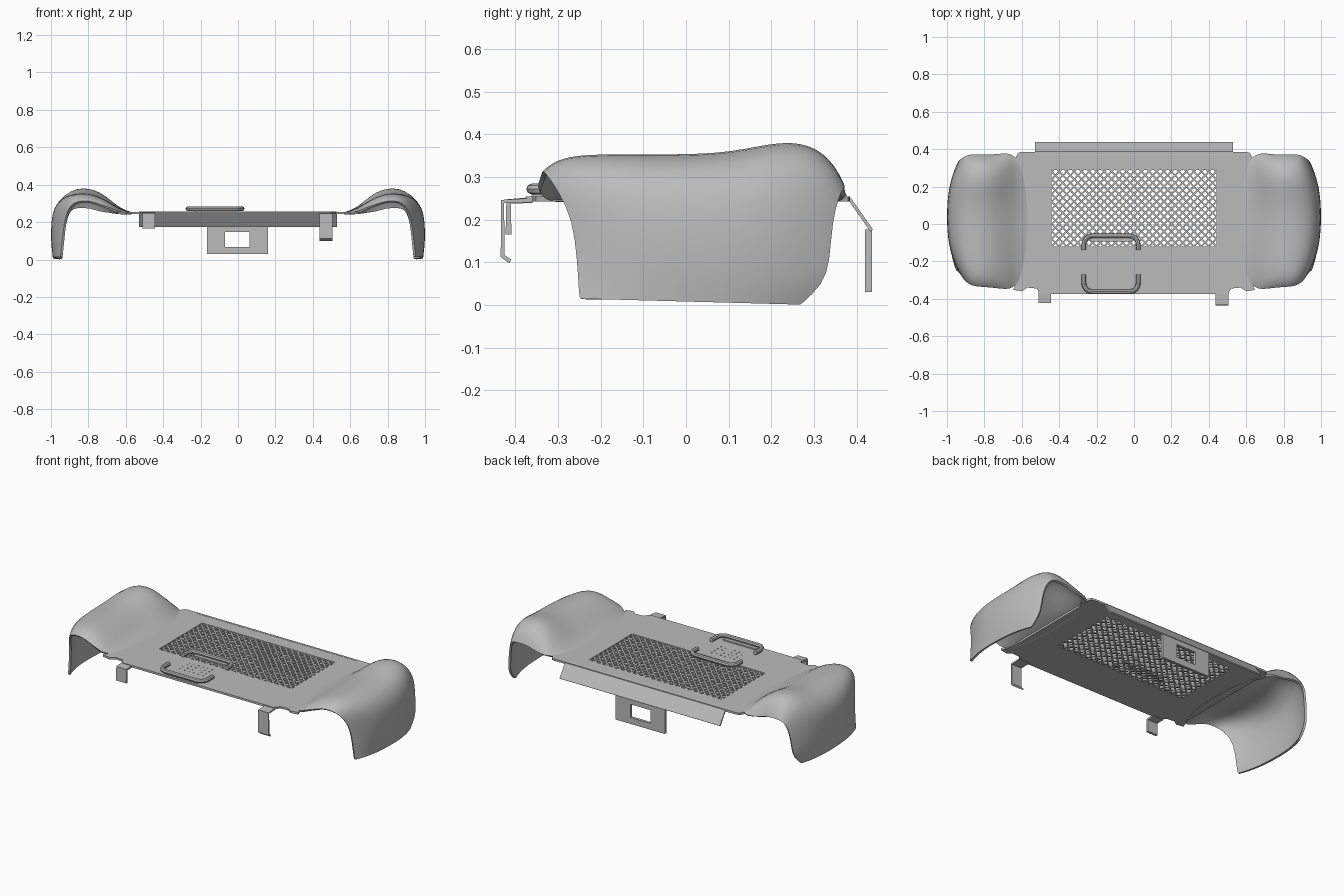
import bpy
import bmesh
import math
from mathutils import Matrix, Vector

cube = bpy.data.objects.get("Cube")
if cube:
    bpy.data.objects.remove(cube, do_unlink=True)

GREY = (0.5, 0.5, 0.5, 1.0)
grey = bpy.data.materials.new("plain_grey")
grey.use_nodes = True
grey.diffuse_color = GREY
grey.node_tree.nodes["Principled BSDF"].inputs["Base Color"].default_value = GREY

TOP = 0.255                                   # upper face of the plate
HOLE = (-0.44, 0.44, -0.12, 0.29)             # grille opening


def add_object(name, bm):
    mesh = bpy.data.meshes.new(name)
    bm.to_mesh(mesh)
    bm.free()
    obj = bpy.data.objects.new(name, mesh)
    bpy.context.collection.objects.link(obj)
    mesh.materials.append(grey)
    return obj


def solidify(obj, thickness, offset=0):
    mod = obj.modifiers.new("thickness", "SOLIDIFY")
    mod.thickness = thickness
    mod.offset = offset


def sheet(name, loops, thickness):
    """Flat sheet from an outline and its holes."""
    bm = bmesh.new()
    for loop in loops:
        vs = [bm.verts.new((x, y, 0)) for x, y in loop]
        for a, b in zip(vs, vs[1:] + vs[:1]):
            bm.edges.new((a, b))
    bmesh.ops.triangle_fill(bm, use_beauty=True, edges=bm.edges[:], normal=(0, 0, 1))
    bmesh.ops.recalc_face_normals(bm, faces=bm.faces[:])
    obj = add_object(name, bm)
    solidify(obj, thickness)
    return obj


def strip(name, path, x0, x1, thickness):
    """Bent strip following a (y, z) path, spanning x0 to x1."""
    bm = bmesh.new()
    rows = [[bm.verts.new((x, y, z)) for x in (x0, x1)] for y, z in path]
    for a, b in zip(rows, rows[1:]):
        bm.faces.new((a[0], a[1], b[1], b[0]))
    obj = add_object(name, bm)
    solidify(obj, thickness)
    return obj


def rectangle(x0, x1, y0, y1):
    return [(x0, y0), (x1, y0), (x1, y1), (x0, y1)]


# Main plate with the grille opening
half = [(0.5, -0.375), (0.52, -0.345), (0.57, -0.34), (0.6, -0.36), (0.645, -0.352),
        (0.62, -0.28), (0.62, 0.28), (0.645, 0.33), (0.62, 0.38), (0.6, 0.385)]
outline = half + [(-x, y) for x, y in reversed(half)]
plate = sheet("main_plate", [outline, rectangle(*HOLE)], 0.012)
plate.location.z = TOP - 0.006

# Diagonal grille bars clipped to the opening
bm = bmesh.new()
x0, x1, y0, y1 = HOLE
pitch = 0.04
for sign in (1, -1):
    for k in range(-17, 22):
        c = k * pitch
        ends = sorted(((y0 - c) * sign, (y1 - c) * sign))
        a, b = max(x0, ends[0]), min(x1, ends[1])
        if b - a < 0.005:
            continue
        mid = Vector(((a + b) / 2, sign * (a + b) / 2 + c, TOP - 0.006))
        bmesh.ops.create_cube(bm, size=1, matrix=Matrix.Translation(mid)
                              @ Matrix.Rotation(sign * math.pi / 4, 4, "Z")
                              @ Matrix.Diagonal(((b - a) * math.sqrt(2), 0.009, 0.008, 1)))
add_object("grille", bm)

# Rear sloping flange and its slotted tab
strip("rear_flange", [(0.37, 0.252), (0.384, 0.248), (0.435, 0.175)], -0.53, 0.53, 0.008)
tab = sheet("rear_tab", [rectangle(-0.165, 0.16, 0.03, 0.177),
                         rectangle(-0.07, 0.062, 0.068, 0.147)], 0.016)
tab.rotation_euler.x = math.pi / 2
tab.location.y = 0.428

# Front clips
strip("front_left_clip", [(-0.36, 0.246), (-0.43, 0.243), (-0.43, 0.115), (-0.412, 0.102)],
      0.437, 0.505, 0.01)
strip("front_right_clip", [(-0.36, 0.246), (-0.416, 0.243), (-0.416, 0.165)],
      -0.51, -0.443, 0.014)


# Handles: two facing rounded brackets
def handle(name, y_bar, y_end):
    d = 1 if y_bar > y_end else -1
    cx, w, r = -0.123, 0.145, 0.045
    right = [(w, y_end)]
    for i in range(7):
        t = i / 6 * math.pi / 2
        right.append((w - r + r * math.cos(t), y_bar - d * r * (1 - math.sin(t))))
    pts = [(cx + x, y) for x, y in right] + [(cx - x, y) for x, y in reversed(right)]
    data = bpy.data.curves.new(name, "CURVE")
    data.dimensions = "3D"
    data.bevel_depth = 0.0125
    data.bevel_resolution = 2
    data.use_fill_caps = True
    spline = data.splines.new("POLY")
    spline.points.add(len(pts) - 1)
    for p, (x, y) in zip(spline.points, pts):
        p.co = (x, y, TOP + 0.017, 1)
    data.materials.append(grey)
    obj = bpy.data.objects.new(name, data)
    bpy.context.collection.objects.link(obj)
    bpy.ops.object.select_all(action="DESELECT")
    obj.select_set(True)
    bpy.context.view_layer.objects.active = obj
    bpy.ops.object.convert(target="MESH")
    bpy.ops.object.shade_smooth_by_angle()
    # Flat ledge under the bar
    ledge = sheet(name + "_ledge", [rectangle(cx - 0.11, cx + 0.11,
                                              *sorted((y_bar, y_bar - d * 0.03)))], 0.008)
    ledge.location.z = TOP + 0.004


handle("rear_handle", -0.063, -0.14)
handle("front_handle", -0.362, -0.27)

# Small studs between the handles
bm = bmesh.new()
for i in range(6):
    for j in range(4):
        spot = Vector((-0.2 + i * 0.03, -0.26 + j * 0.03, TOP))
        bmesh.ops.create_cone(bm, cap_ends=True, segments=8, radius1=0.004, radius2=0.004,
                              depth=0.004, matrix=Matrix.Translation(spot))
add_object("studs", bm)

# Side guards: each row is x, z, front y, back y, end shift in x, end drop in z
section = [
    (0.565, 0.253, -0.31, 0.34, -0.05, 0.0),
    (0.62, 0.268, -0.34, 0.37, -0.03, 0.2),
    (0.68, 0.302, -0.35, 0.38, 0.0, 0.6),
    (0.74, 0.335, -0.342, 0.372, 0.0, 1.0),
    (0.80, 0.354, -0.337, 0.372, 0.01, 1.0),
    (0.87, 0.354, -0.335, 0.372, 0.03, 1.0),
    (0.94, 0.332, -0.325, 0.372, 0.06, 0.7),
    (0.985, 0.28, -0.30, 0.36, 0.075, 0.3),
    (1.0, 0.2, -0.265, 0.343, 0.07, 0.0),
    (1.0, 0.1, -0.255, 0.337, 0.06, 0.0),
    (0.995, 0.05, -0.252, 0.322, 0.05, 0.0),
    (0.99, 0.008, -0.25, 0.27, 0.04, 0.0),
]
bm = bmesh.new()
rows = []
steps = 18
for i in range(steps + 1):
    s = math.sin((i / steps - 0.5) * math.pi)
    row = []
    for x, z, yf, yb, shift, drop in section:
        y = yf + (yb - yf) * (s + 1) / 2
        bulge = 0.03 * math.exp(-((y - 0.25) / 0.12) ** 2)
        fall = (0.085 if s > 0 else 0.04) * abs(s) ** 10
        foot = -0.007 * s if z < 0.02 else 0
        row.append(bm.verts.new((x - shift * abs(s) ** 2.5,
                                 y, z + drop * (bulge - fall) + foot)))
    rows.append(row)
for a, b in zip(rows, rows[1:]):
    for j in range(len(section) - 1):
        bm.faces.new((a[j], a[j + 1], b[j + 1], b[j]))
guards = add_object("side_guards", bm)
for poly in guards.data.polygons:
    poly.use_smooth = True
subd = guards.modifiers.new("smooth", "SUBSURF")
subd.levels = subd.render_levels = 1
solidify(guards, 0.012, -1)
guards.modifiers.new("other_side", "MIRROR").use_mirror_merge = False
bpy.ops.object.select_all(action="DESELECT")
guards.select_set(True)
bpy.context.view_layer.objects.active = guards
bpy.ops.object.convert(target="MESH")
bpy.ops.object.shade_smooth_by_angle(angle=math.radians(40))
